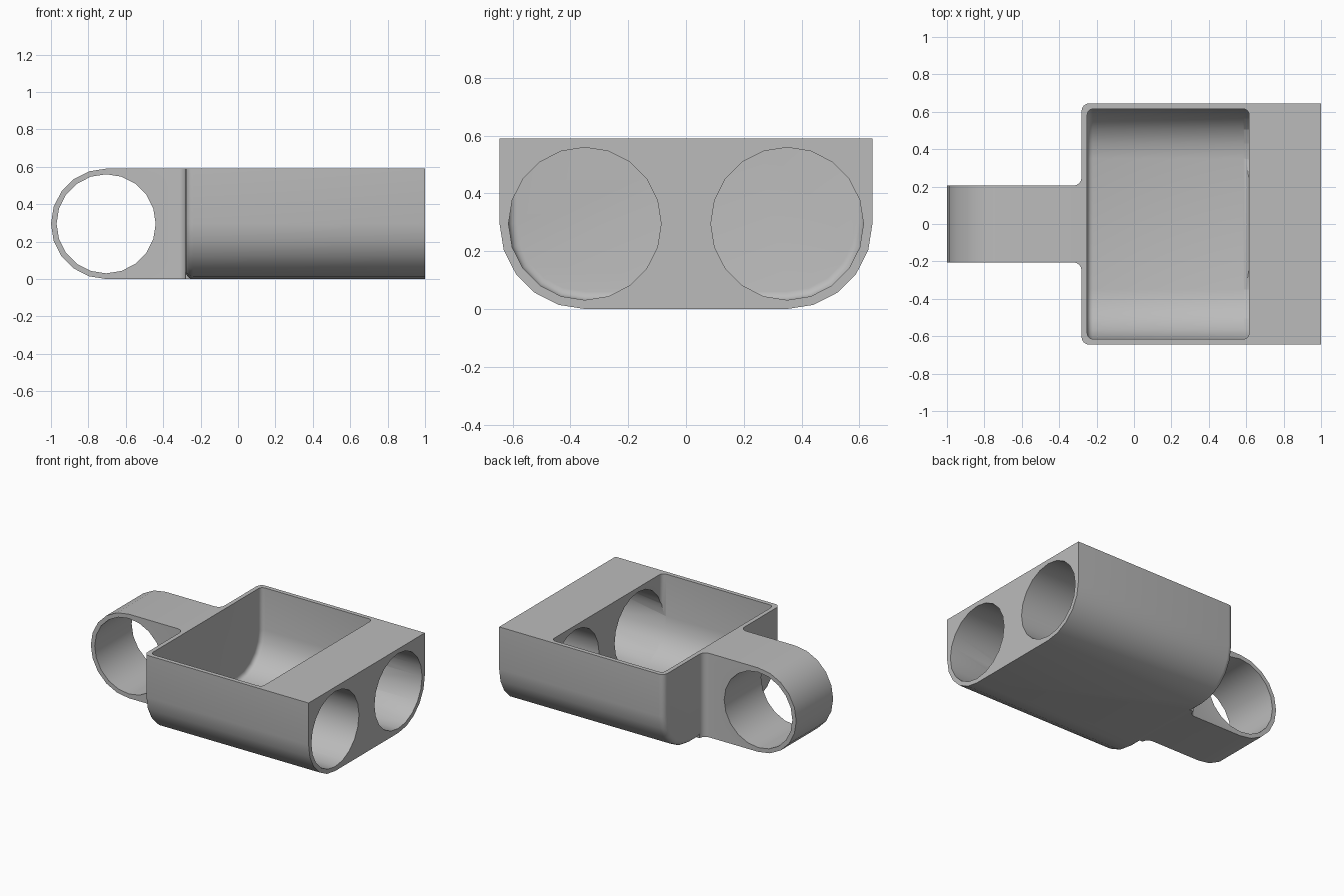
import bpy, bmesh
from math import sin, cos, pi, radians
from mathutils import Vector

if "Cube" in bpy.data.objects:
    bpy.data.objects.remove(bpy.data.objects["Cube"], do_unlink=True)

R, WALL = 0.295, 0.03          # outer radius and wall thickness
BORE = R - WALL
BORE_Y, RING_X = 0.35, -0.705  # bore and ring centres
BACK, FRONT = -0.28, 1.0

grey = bpy.data.materials.new("plain grey")
grey.use_nodes = True
grey.diffuse_color = (0.5, 0.5, 0.5, 1)
grey.node_tree.nodes["Principled BSDF"].inputs["Base Color"].default_value = (0.5, 0.5, 0.5, 1)


def arc(cx, cy, r, start, end, steps):
    angles = [radians(start + (end - start) * i / steps) for i in range(steps + 1)]
    return [(cx + r * cos(a), cy + r * sin(a)) for a in angles]


def prism(name, outline, axis, lo, hi, round_ends=(), radius=0.04, top=None):
    """Extrude an outline along an axis and optionally round its end edges."""
    place = {"x": lambda a, b, t: (t, a, b),
             "y": lambda a, b, t: (a, t, b),
             "z": lambda a, b, t: (a, b, t)}[axis]
    bm = bmesh.new()
    face = bm.faces.new([bm.verts.new(place(a, b, lo)) for a, b in outline])
    new = bmesh.ops.extrude_face_region(bm, geom=[face])["geom"]
    step = Vector(place(0, 0, hi - lo))
    bmesh.ops.translate(bm, vec=step, verts=[v for v in new if isinstance(v, bmesh.types.BMVert)])
    bmesh.ops.recalc_face_normals(bm, faces=bm.faces)
    for x in round_ends:
        edges = [e for e in bm.edges
                 if all(abs(v.co.x - x) < 1e-4 for v in e.verts)
                 and not all(v.co.z > top - 1e-4 for v in e.verts)]
        bmesh.ops.bevel(bm, geom=edges, offset=radius, segments=4, profile=0.5, affect="EDGES")
    mesh = bpy.data.meshes.new(name)
    bm.to_mesh(mesh)
    bm.free()
    mesh.materials.append(grey)
    obj = bpy.data.objects.new(name, mesh)
    bpy.context.collection.objects.link(obj)
    return obj


def combine(target, tool, operation):
    mod = target.modifiers.new(operation.lower(), "BOOLEAN")
    mod.operation, mod.solver, mod.object = operation, "EXACT", tool
    bpy.context.view_layer.objects.active = target
    bpy.ops.object.modifier_apply(modifier=mod.name)
    bpy.data.objects.remove(tool, do_unlink=True)


def trough(r, top):
    """Flat-bottomed section with two round lower corners."""
    right = arc(BORE_Y, R, r, -90, 0, 5)
    right.append((BORE_Y + r, top))
    return right + [(-y, z) for y, z in reversed(right)]


# Housing with a rounded back end
housing = prism("housing", trough(R, 2 * R), "x", BACK, FRONT, [BACK], top=2 * R)

# Arm: round-ended side section trimmed to a plan that flares into the housing
side = arc(RING_X, R, R, 90, 270, 10) + [(-0.235, 0), (-0.235, 2 * R)]
arm = prism("arm", side, "y", -0.4, 0.4)
flare = [(-1.1, 0.205)] + arc(BACK - 0.045, 0.25, 0.045, -90, 0, 4) + [(-0.2, 0.25)]
plan = flare + [(x, -y) for x, y in reversed(flare)]
combine(arm, prism("arm_plan", plan, "z", -0.1, 0.8), "INTERSECT")
ring_hole = prism("ring_hole", arc(RING_X, R, BORE, 0, 342, 19), "y", -0.5, 0.5)
combine(arm, ring_hole, "DIFFERENCE")
combine(housing, arm, "UNION")

# Open compartment
ends = (BACK + WALL, 0.615)
cavity = prism("cavity", trough(BORE, 0.75), "x", *ends, ends, 0.03, 0.75)
combine(housing, cavity, "DIFFERENCE")

# Twin bores from the front end into the compartment
for sign in (-1, 1):
    circle = arc(sign * BORE_Y, R, BORE - 0.001, 0, 342, 19)
    combine(housing, prism("bore", circle, "x", 0.56, 1.1), "DIFFERENCE")

bpy.ops.object.select_all(action="DESELECT")
housing.select_set(True)
bpy.context.view_layer.objects.active = housing
bpy.ops.object.shade_smooth_by_angle(angle=radians(30))
